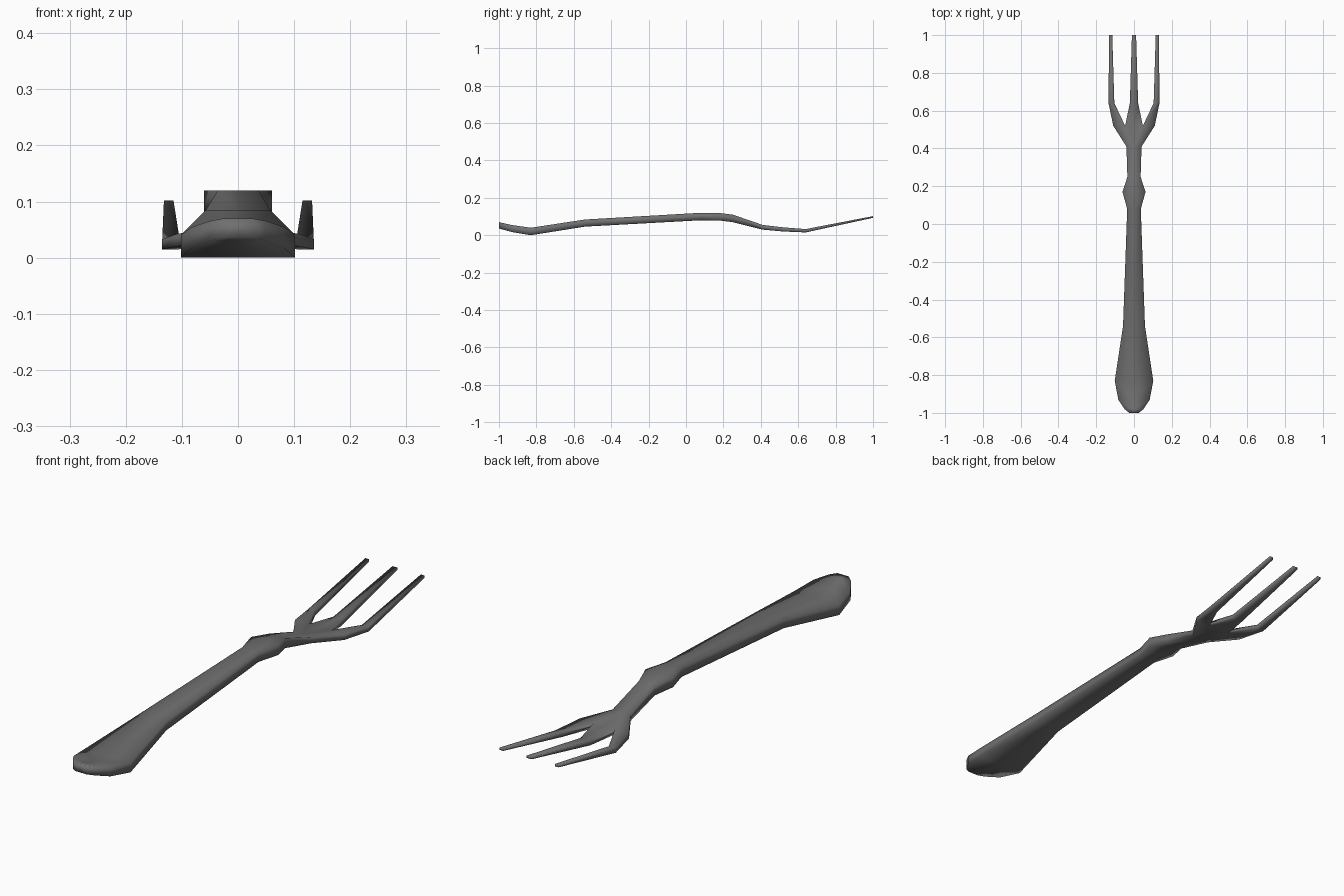
import bpy
import bmesh

cube = bpy.data.objects.get("Cube")
if cube:
    bpy.data.objects.remove(cube, do_unlink=True)

# One dark metal for the whole fork
metal = bpy.data.materials.new("dark_steel")
metal.use_nodes = True
colour = (0.16, 0.16, 0.16, 1)
metal.diffuse_color = colour
metal.node_tree.nodes["Principled BSDF"].inputs["Base Color"].default_value = colour

# Side profile: y, underside z, top z
PROFILE = [(-1, .036, .07), (-.92, .014, .052), (-.83, 0, .04), (-.54, .046, .084),
           (.08, .08, .12), (.17, .08, .12), (.25, .07, .11), (.41, .03, .055),
           (.52, .02, .042), (.64, .015, .033), (1, .093, .102)]


def height(y, side):
    for a, b in zip(PROFILE, PROFILE[1:]):
        if y <= b[0]:
            t = (y - a[0]) / (b[0] - a[0])
            return a[side] + t * (b[side] - a[side])
    return PROFILE[-1][side]


# Plan strips of the +x half: y, inner x, outer x
HANDLE = [(-1, 0, .025), (-.98, 0, .05), (-.93, 0, .083), (-.83, 0, .102),
          (-.54, 0, .058), (.08, 0, .036), (.17, 0, .061), (.25, 0, .035),
          (.41, 0, .04), (.52, 0, .047)]
MIDDLE_TINE = [(.52, 0, .047), (.64, 0, .022), (1, 0, .011)]
OUTER_TINE = [(.52, .047, .11), (.64, .104, .135), (1, .115, .132)]

bm = bmesh.new()


def add_strip(rows):
    for (y0, a0, b0), (y1, a1, b1) in zip(rows, rows[1:]):
        corners = [(a0, y0), (b0, y0), (b1, y1), (a1, y1)]
        bm.faces.new([bm.verts.new((x, y, height(y, 2))) for x, y in corners])


for strip in (HANDLE, MIDDLE_TINE, OUTER_TINE):
    add_strip(strip)

# Shoulder joining the neck to the outer tine
shoulder = [(.04, .41), (.11, .52), (.047, .52)]
bm.faces.new([bm.verts.new((x, y, height(y, 2))) for x, y in shoulder])

# Weld the strips and mirror to the other half
bmesh.ops.remove_doubles(bm, verts=bm.verts[:], dist=.0005)
bmesh.ops.mirror(bm, geom=bm.verts[:] + bm.edges[:] + bm.faces[:],
                 axis='X', merge_dist=.0005)
bmesh.ops.remove_doubles(bm, verts=bm.verts[:], dist=.0005)

# Underside and rim
rim = [e for e in bm.edges if e.is_boundary]
top_faces = bm.faces[:]
under = {v: bm.verts.new((v.co.x, v.co.y, height(v.co.y, 1))) for v in bm.verts[:]}
for face in top_faces:
    bm.faces.new([under[v] for v in reversed(face.verts)])
for edge in rim:
    a, b = edge.verts
    bm.faces.new([a, b, under[b], under[a]])
bmesh.ops.recalc_face_normals(bm, faces=bm.faces[:])
for face in bm.faces:
    face.smooth = True

mesh = bpy.data.meshes.new("fork")
bm.to_mesh(mesh)
bm.free()
mesh.materials.append(metal)
fork = bpy.data.objects.new("fork", mesh)
bpy.context.collection.objects.link(fork)
